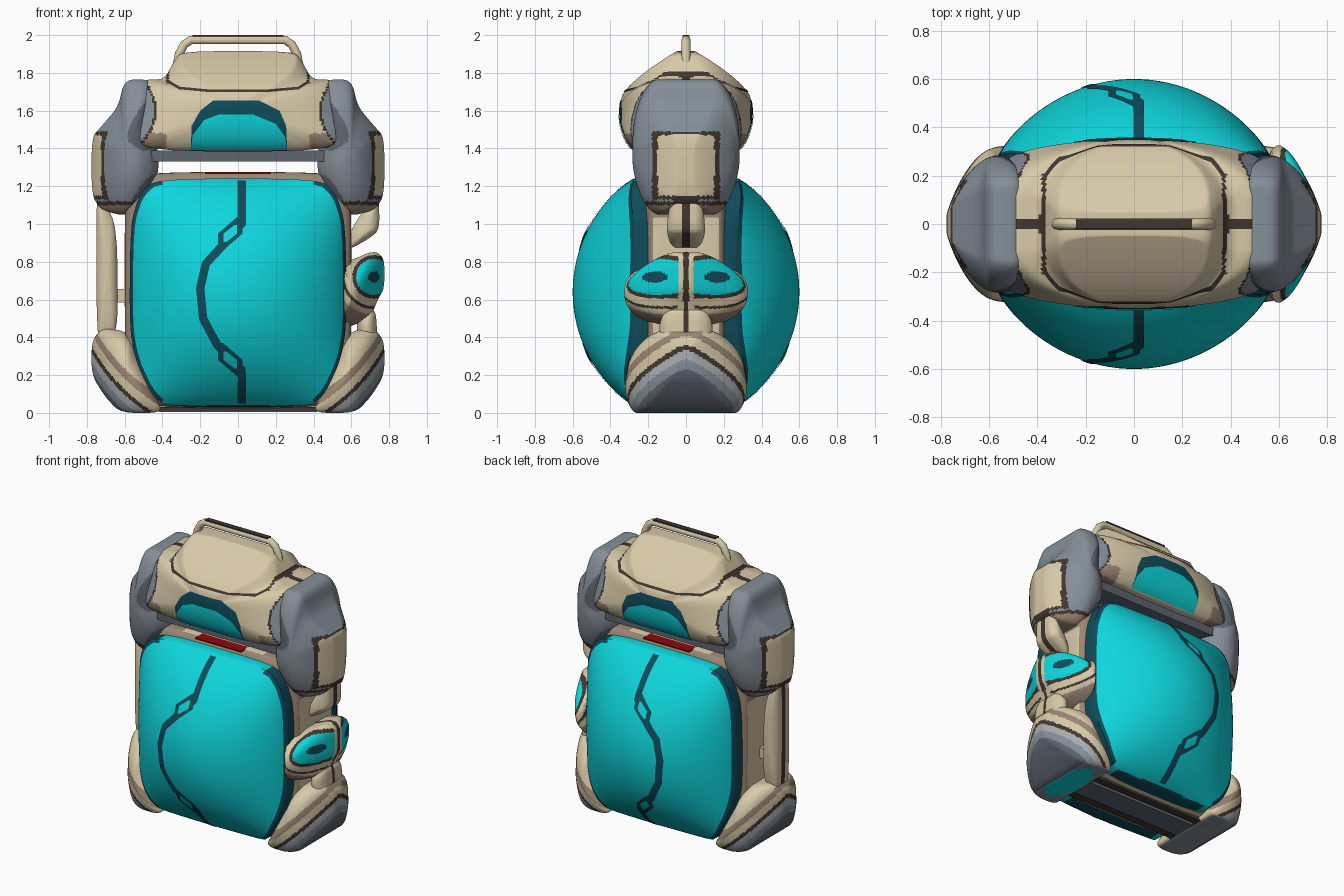
import bpy, bmesh, math
from mathutils import Vector
from mathutils.bvhtree import BVHTree

if "Cube" in bpy.data.objects:
    bpy.data.objects.remove(bpy.data.objects["Cube"])

# Flat colours
COLOURS = {"cyan": "0ED6DC", "deep_teal": "0E4B5A", "tan": "D8CAA8", "brown": "9A8672",
           "dark_brown": "42362F", "grey": "858F99", "dark_grey": "5E6670",
           "light_grey": "A8AEB0", "red": "8C0A0A"}
NAMES = list(COLOURS)


def linear(h):
    rgb = [int(h[i:i + 2], 16) / 255 for i in (0, 2, 4)]
    return [c / 12.92 if c < 0.04 else ((c + 0.055) / 1.055) ** 2.4 for c in rgb] + [1]


MATS = []
for n, h in COLOURS.items():
    m = bpy.data.materials.new(n)
    m.use_nodes = True
    m.diffuse_color = linear(h)
    m.node_tree.nodes["Principled BSDF"].inputs["Base Color"].default_value = linear(h)
    MATS.append(m)


def finish(name, bm):
    """Turn a bmesh into a smooth-shaded object; return its search tree."""
    bmesh.ops.recalc_face_normals(bm, faces=bm.faces)
    me = bpy.data.meshes.new(name)
    for m in MATS:
        me.materials.append(m)
    bm.to_mesh(me)
    ob = bpy.data.objects.new(name, me)
    bpy.context.collection.objects.link(ob)
    bpy.ops.object.select_all(action="DESELECT")
    ob.select_set(True)
    bpy.context.view_layer.objects.active = ob
    bpy.ops.object.shade_smooth_by_angle(angle=math.radians(40))
    tree = BVHTree.FromBMesh(bm)
    bm.free()
    return tree


def resample(pts, n):
    """Round the corners of a closed outline and space its points evenly."""
    pts = [Vector(p) for p in pts]
    for _ in range(2):
        pts = [q for a, b in zip(pts, pts[1:] + pts[:1])
               for q in (a.lerp(b, 0.2), a.lerp(b, 0.8))]
    loop = pts + pts[:1]
    dist = [0]
    for a, b in zip(loop, loop[1:]):
        dist.append(dist[-1] + (b - a).length)
    out, k = [], 0
    for i in range(n):
        d = dist[-1] * i / n
        while dist[k + 1] < d:
            k += 1
        out.append(loop[k].lerp(loop[k + 1], (d - dist[k]) / max(dist[k + 1] - dist[k], 1e-9)))
    return out


def pillow(name, outline, centre, depth, rim, paint, power=0.6, side=1, n=140, rings=28,
           warp=lambda x, y, z: y):
    """Inflate an x-z outline towards both -y and +y from a rim of given half thickness."""
    rim_at = rim if callable(rim) else lambda z: rim
    c = Vector(centre)
    front = [(math.cos(k / rings * math.pi / 2), 1) for k in range(rings, -1, -1)]
    front += [(1, f) for f in (.8, .6, .4, .2)]
    rows = [(s, -f) for s, f in front] + [(s, f) for s, f in front[::-1]]
    edge = resample(outline, n)
    bm = bmesh.new()
    grid = []
    for s, f in rows:
        row = []
        for p in edge:
            q, r = c.lerp(p, s), rim_at(p.y)
            y = r + (depth - r) * max(1 - s * s, 0) ** power
            row.append(bm.verts.new((q.x * side, f * warp(abs(q.x), y, q.y), q.y)))
        grid.append(row)
    for j in range(len(rows) - 1):
        for i in range(n):
            k = (i + 1) % n
            f = bm.faces.new((grid[j][i], grid[j][k], grid[j + 1][k], grid[j + 1][i]))
            x, y, z = f.calc_center_median()
            s = (rows[j][0] + rows[j + 1][0]) / 2
            f.material_index = NAMES.index(paint(abs(x), abs(y), z, s))
    bmesh.ops.remove_doubles(bm, verts=bm.verts, dist=1e-5)
    return finish(name, bm)


def decal(name, tree, left, right, colour, lift=0.005, across=6):
    """Thin patch between two lines, laid on the front and back of a part."""
    bm = bmesh.new()
    lines = []
    for i in range(len(left) - 1):
        for t in range(5 if i == len(left) - 2 else 4):
            lines.append([Vector(e[i]).lerp(Vector(e[i + 1]), t / 4) for e in (left, right)])
    for sy in (-1, 1):
        grid = []
        for a, b in lines:
            row = []
            for k in range(across + 1):
                p = a.lerp(b, k / across)
                hit = tree.ray_cast(Vector((p.x, 2 * sy, p.y)), Vector((0, -sy, 0)))
                if hit[0] is None:
                    hit = tree.find_nearest(Vector((p.x, 0.3 * sy, p.y)))
                row.append(bm.verts.new(hit[0] + Vector((0, lift * sy, 0))))
            grid.append(row)
        for r, q in zip(grid, grid[1:]):
            for k in range(across):
                f = bm.faces.new((r[k], r[k + 1], q[k + 1], q[k]))
                f.material_index = NAMES.index(colour)
    finish(name, bm)


def stroke(name, tree, path, width, colour):
    pts = [Vector(p) for p in path]
    left, right = [], []
    for i, p in enumerate(pts):
        d = (pts[min(i + 1, len(pts) - 1)] - pts[max(i - 1, 0)]).normalized()
        off = Vector((-d.y, d.x)) * width / 2
        left.append(p + off)
        right.append(p - off)
    decal(name, tree, left, right, colour, across=2)


def box(name, centre, size, colour):
    bm = bmesh.new()
    bmesh.ops.create_cube(bm, size=1)
    for v in bm.verts:
        v.co = Vector(a * b + c for a, b, c in zip(v.co, size, centre))
    for f in bm.faces:
        f.material_index = NAMES.index(colour)
    finish(name, bm)


def both(pts):
    """Complete a right-half outline with its mirror image."""
    return pts + [(-x, z) for x, z in reversed(pts)]


def taper(x, y, z):
    """Thin the outer parts towards the sides."""
    return y * math.sqrt(max(1 - (max(x - .5, 0) / .285) ** 2, .06))


# Frame behind the large panels
pillow("frame", both([(.46, .025), (.57, .12), (.6, .35), (.6, 1.18), (.56, 1.23), (.46, 1.275)]),
       (0, .65), .25, .12, lambda x, y, z, s: "brown" if z > 1.03 and x > .3 or y > .17 else "tan", .2)

# Domed main panel with dark side edges
panel = pillow("main_panel", both([(.38, .03), (.46, .1), (.54, .27), (.575, .45), (.57, 1.0),
                                   (.52, 1.16), (.43, 1.24)]), (0, .64), .6, .25,
               lambda x, y, z, s: "deep_teal" if s > .965 and x > .4 or z < .04 else "cyan", n=160, rings=32,
               warp=lambda x, y, z: .25 + .35 * max((1 - (x / .575) ** 2) * (1 - ((z - .64) / .61) ** 2), 0) ** .75)
stroke("panel_line", panel, [(.02, 1.23), (.02, 1.0), (-.06, .91), (-.17, .79), (-.2, .66),
                             (-.185, .5), (-.11, .36), (.02, .23), (.02, .05)], .045, "deep_teal")
for zc, tilt in ((.95, 1), (.28, -1)):
    for label, w, h, col, lift in (("border", .065, .09, "deep_teal", .006),
                                   ("centre", .036, .045, "cyan", .009)):
        low, high = zc - h * tilt, zc + h * tilt
        decal("panel_diamond_" + label, panel,
              [(-.04 - w, low), (-.04 - w, zc), (-.04 + w * .6, high)],
              [(-.04 - w * .6, low), (-.04 + w, zc), (-.04 + w, high)], col, lift)


# Head block, narrowing to the handle
def head_paint(x, y, z, s):
    line = .43 + 2.5 * (z - 1.6) ** 2
    if x > .38 and z > 1.7 and y < .03 or .365 < x < .38 and z > 1.745:
        return "dark_brown"
    if x > line:
        return "dark_brown" if x < line + .015 else "grey"
    return "brown" if x > .38 and z < 1.48 else "tan"


head = pillow("head", both([(.5, 1.385), (.55, 1.5), (.55, 1.7), (.5, 1.765), (.39, 1.765),
                            (.34, 1.86), (.3, 1.915)]),
              (0, 1.6), .35, lambda z: .26 - .22 * min(max((z - 1.45) / .45, 0), 1), head_paint, n=200, rings=40,
              warp=lambda x, y, z: min(y, .35 - .31 * max((z - 1.65) / .27, 0) ** 1.5))
decal("visor_hood", head, [(-.25, 1.4), (-.245, 1.52), (-.2, 1.6), (-.13, 1.655)],
      [(.26, 1.4), (.255, 1.52), (.22, 1.6), (.11, 1.655)], "deep_teal", .004, 16)
decal("visor", head, [(-.25, 1.39), (-.24, 1.47), (-.18, 1.55), (-.1, 1.58)],
      [(.26, 1.39), (.25, 1.46), (.2, 1.53), (.08, 1.58)], "cyan", .008, 16)
stroke("head_line", head, [(-.37, 1.755), (-.31, 1.72), (-.15, 1.705), (.15, 1.705),
                           (.32, 1.72), (.375, 1.755)], .014, "dark_brown")

# Carry handle, a bent tube with a dark seam on top
curve = bpy.data.curves.new("handle", "CURVE")
curve.dimensions = "3D"
curve.bevel_depth, curve.bevel_resolution = .024, 3
spline = curve.splines.new("POLY")
path = both([(.33, 1.8), (.312, 1.9), (.285, 1.95), (.25, 1.974)])
spline.points.add(len(path) - 1)
for pt, (x, z) in zip(spline.points, path):
    pt.co = (x, 0, z, 1)
curve.materials.append(MATS[NAMES.index("tan")])
bpy.context.collection.objects.link(bpy.data.objects.new("handle", curve))
box("handle_seam", (0, 0, 1.996), (.48, .036, .008), "dark_brown")

# Neck bar, red plate and bars under the main panel
box("neck_bar", (0, 0, 1.36), (.92, .46, .06), "dark_grey")
box("red_plate", (0, 0, 1.27), (.35, .44, .009), "red")
box("underside_bar", (0, 0, .02), (.84, .16, .03), "dark_grey")
for y in (-.12, .12):
    box("underside_line", (0, y, .022), (.84, .05, .02), "dark_brown")


# Shoulders with side pads, and feet
def shoulder_paint(x, y, z, s):
    if x > .665 and 1.13 < z < 1.49 and y < .18:
        return "tan" if x > .68 and 1.15 < z < 1.47 and y < .15 else "dark_brown"
    if z < 1.12:
        return "brown" if z < 1.1 else "dark_brown"
    wave = math.sin(x * 17) + math.sin(z * 15 + x * 8)
    return "dark_grey" if wave > .5 else "grey"


def foot_paint(x, y, z, s):
    d = z - (.04 + .85 * (x - .43) - .3 * y)
    if z < .008:
        return "grey"
    if d < -.05:
        return "dark_grey" if d < -.1 else "grey"
    if d < 0:
        return "light_grey"
    if d < .03:
        return "dark_brown"
    return "brown" if .09 < d < .14 else "tan"


def sole_paint(x, y, z, s):
    if z < .008 and math.hypot((x - .53) / .1, y / .2) < 1:
        return "cyan"
    return foot_paint(x, y, z, s)


for side, label, paint in ((1, "left", sole_paint), (-1, "right", foot_paint)):
    pillow(label + "_shoulder", [(.46, 1.765), (.6, 1.765), (.635, 1.62), (.72, 1.52), (.775, 1.46),
                                 (.775, 1.15), (.72, 1.07), (.58, 1.04), (.45, 1.18), (.415, 1.3),
                                 (.45, 1.6)], (.6, 1.37), .295, .15, shoulder_paint, .55, side, warp=taper)
    pillow(label + "_foot", [(.4, 0), (.62, 0), (.7, .08), (.775, .2), (.775, .38), (.72, .45),
                             (.58, .43), (.5, .25), (.43, .08)], (.6, .2), .33,
           lambda z: .26 - .14 * min(max(z / .3, 0), 1), paint, .55, side, warp=taper)


# Side straps with a dark seam
def strap_paint(x, y, z, s):
    return "dark_brown" if y < .015 else "tan"


pillow("right_strap", [(-.75, 1.16), (-.715, 1.14), (-.64, .98), (-.635, .4), (-.74, .36), (-.75, .6)],
       (-.69, .75), .1, .05, strap_paint)
box("right_strap_link", (-.62, 0, .62), (.08, .1, .07), "tan")
pillow("left_upper_strap", [(.71, 1.14), (.745, 1.16), (.75, .97), (.69, .92), (.58, .86), (.59, .96)],
       (.69, .97), .1, .05, strap_paint)
pillow("left_lower_strap", [(.63, .34), (.74, .34), (.73, .56), (.63, .56)],
       (.68, .45), .14, .06, strap_paint)


# Side pouch with a cyan gem on each face
def pouch_paint(x, y, z, s):
    if y < .04:
        return strap_paint(x, y, z, s)
    d = math.hypot(x - .72, z - .72)
    for limit, colour in ((.03, "deep_teal"), (.095, "cyan"), (.115, "dark_brown"),
                          (.155, "tan"), (.17, "dark_brown"), (.2, "tan")):
        if d < limit:
            return colour
    return "brown"


pillow("left_pouch", [(.52, .44), (.6, .46), (.7, .5), (.74, .6), (.775, .66), (.775, .82), (.72, .86),
                      (.58, .8), (.52, .82)], (.61, .64), .35, .09, pouch_paint, .65, warp=taper)
